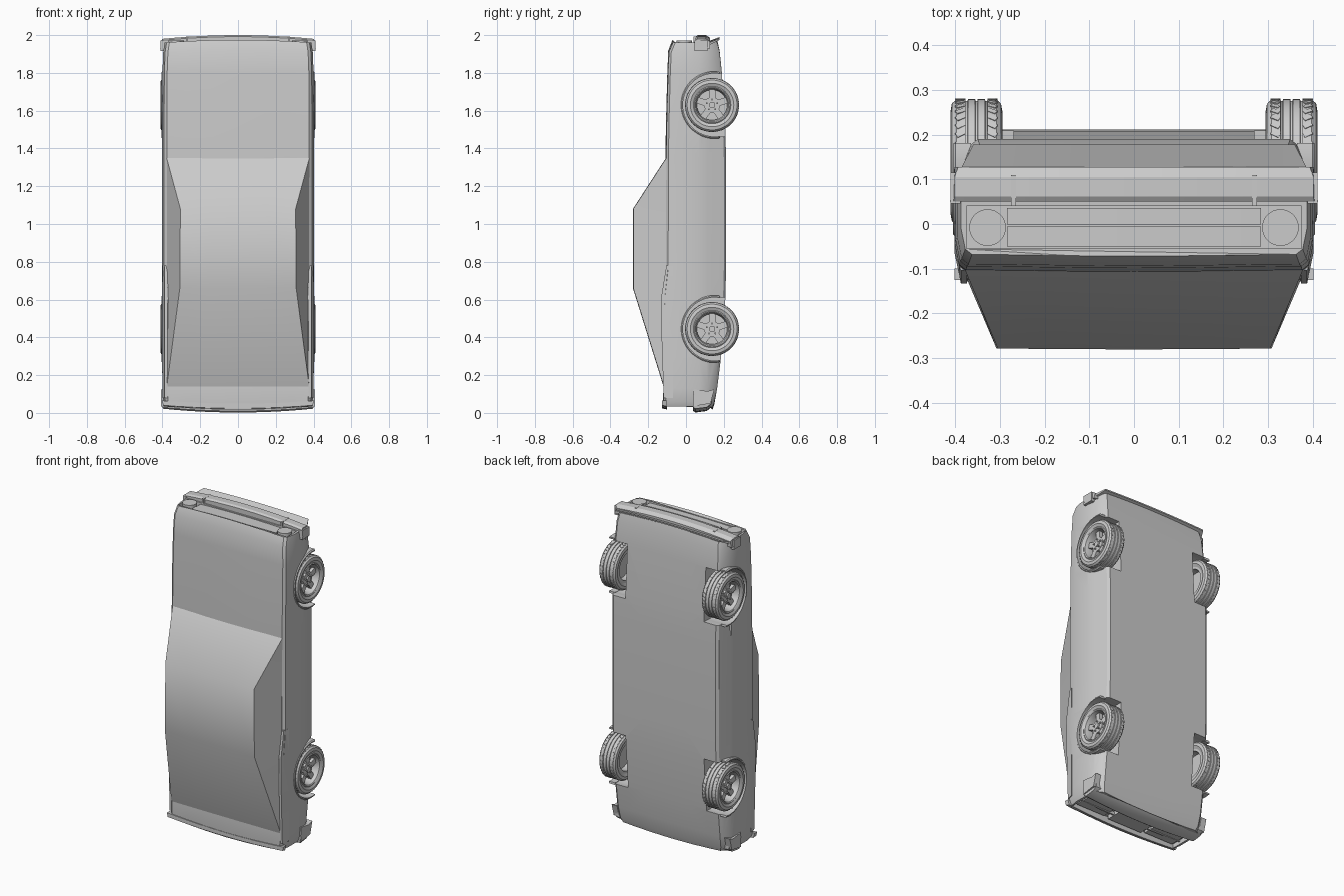
import bpy, bmesh, math
from mathutils import Matrix, Vector

if "Cube" in bpy.data.objects:
    bpy.data.objects.remove(bpy.data.objects["Cube"], do_unlink=True)

grey = bpy.data.materials.new("plain_grey")
grey.use_nodes = True
grey.diffuse_color = (0.6, 0.6, 0.6, 1)
grey.node_tree.nodes["Principled BSDF"].inputs["Base Color"].default_value = (0.6, 0.6, 0.6, 1)


def finish(name, bm, angle=32):
    """Turn a bmesh into a grey object with smooth faces and sharp creases."""
    bmesh.ops.recalc_face_normals(bm, faces=bm.faces)
    me = bpy.data.meshes.new(name)
    bm.to_mesh(me)
    bm.free()
    me.materials.append(grey)
    ob = bpy.data.objects.new(name, me)
    bpy.context.collection.objects.link(ob)
    crease(me, angle)
    return ob


def crease(me, angle=32):
    me.shade_smooth()
    me.set_sharp_from_angle(angle=math.radians(angle))


def add_box(bm, lo, hi, turn=Matrix()):
    lo, hi = Vector(lo), Vector(hi)
    bmesh.ops.create_cube(bm, size=1, matrix=turn @ Matrix.Translation((lo + hi) / 2)
                          @ Matrix.Diagonal((*(hi - lo), 1)))


def box(name, lo, hi):
    bm = bmesh.new()
    add_box(bm, lo, hi)
    return finish(name, bm)


def add_disc(bm, radius, depth, centre, axis="X", sides=32):
    rot = Matrix.Rotation(math.pi / 2, 4, "Y") if axis == "X" else Matrix()
    bmesh.ops.create_cone(bm, cap_ends=True, segments=sides, radius1=radius, radius2=radius,
                          depth=depth, matrix=Matrix.Translation(centre) @ rot)


def add_loft(bm, rings, cap=True):
    """Skin closed rings of equal length."""
    rows = [[bm.verts.new(p) for p in ring] for ring in rings]
    n = len(rows[0])
    for a, b in zip(rows, rows[1:]):
        for i in range(n):
            bm.faces.new((a[i], a[(i + 1) % n], b[(i + 1) % n], b[i]))
    if cap:
        bm.faces.new(rows[0])
        bm.faces.new(rows[-1])


def add_lathe(bm, profile, start=0, end=360, steps=48):
    """Turn a closed (x, radius) profile about the x axis."""
    rings = []
    for k in range(steps + 1):
        a = math.radians(start + (end - start) * k / steps)
        rings.append([(x, -r * math.cos(a), r * math.sin(a)) for x, r in profile])
    full = end - start == 360
    add_loft(bm, rings, cap=not full)
    if full:
        bmesh.ops.remove_doubles(bm, verts=bm.verts, dist=1e-5)


def bowed(x, amount):
    return amount * (1 - (x / 0.4) ** 2)


# Body shell: sections of (z, half width, top y, bottom y, bow of the end)
STATIONS = [(0.035, 0.385, -0.115, 0.14, -0.018), (0.06, 0.395, -0.12, 0.15, -0.014),
            (0.13, 0.4, -0.115, 0.165, 0), (0.29, 0.402, -0.118, 0.185, 0),
            (0.6, 0.402, -0.125, 0.208, 0), (0.76, 0.402, -0.107, 0.212, 0),
            (1.35, 0.402, -0.104, 0.212, 0), (1.5, 0.402, -0.103, 0.208, 0),
            (1.8, 0.4, -0.095, 0.19, 0), (1.91, 0.396, -0.09, 0.178, 0.008),
            (1.96, 0.388, -0.068, 0.165, 0.015)]


def body_ring(z, w, top, bottom, bow):
    half = [(0, top - 0.004), (0.14, top - 0.003), (0.27, top - 0.001), (w - 0.025, top),
            (w - 0.01, top + 0.012), (w, top + 0.06), (w, 0.07),
            (w - 0.01, 0.115), (w - 0.035, bottom - 0.012), (w - 0.05, bottom),
            (0.27, bottom), (0.14, bottom), (0, bottom)]
    pts = half + [(-x, y) for x, y in half[-2:0:-1]]
    return [(x, y, z + bowed(x, bow)) for x, y in pts]


bm = bmesh.new()
add_loft(bm, [body_ring(*s) for s in STATIONS])
body = finish("body_shell", bm)

# Wheel wells and end recesses cut from the body
WHEELS = {"front": 1.63, "rear": 0.444}
cutters = [box("grille_cutter", (-0.375, -0.055, 1.935), (0.375, 0.04, 2.1)),
           box("tail_cutter", (-0.37, -0.1, -0.1), (0.37, 0.03, 0.06))]
for z in WHEELS.values():
    for s in (-1, 1):
        bm = bmesh.new()
        add_disc(bm, 0.168, 0.3, (s * 0.42, 0.15, z), sides=48)
        cutters.append(finish("well_cutter", bm))
        cutters.append(box("well_cutter", (s * 0.42 - 0.15, 0.15, z - 0.166),
                           (s * 0.42 + 0.15, 0.4, z + 0.166)))
for c in cutters:
    c.hide_render = True
    mod = body.modifiers.new("cut", "BOOLEAN")
    mod.operation, mod.object, mod.solver = "DIFFERENCE", c, "EXACT"
bpy.context.view_layer.update()
cut = bpy.data.meshes.new_from_object(body.evaluated_get(bpy.context.evaluated_depsgraph_get()))
body.modifiers.clear()
body.data = cut
crease(cut)
for c in cutters:
    bpy.data.objects.remove(c, do_unlink=True)

# Cabin: sloped windscreen, flat roof and long fastback
bm = bmesh.new()
CABIN = [(1.35, 0.378, -0.104), (1.08, 0.305, -0.279), (0.66, 0.308, -0.279), (0.14, 0.377, -0.117)]
rings = []
for z, x, y in CABIN:
    base = 0.382
    rings.append([(-base, -0.09, z), (-x, y, z), (-x / 2, y - 0.001, z), (0, y - 0.002, z),
                  (x / 2, y - 0.001, z), (x, y, z), (base, -0.09, z)])
add_loft(bm, rings)
finish("cabin", bm, 40)

# Raised rear haunches beside the fastback
for side, s in (("right", -1), ("left", 1)):
    bm = bmesh.new()
    path = [(0.78, -0.104), (0.6, -0.133), (0.36, -0.128), (0.08, -0.118)]
    add_loft(bm, [[(s * 0.368, -0.09, z), (s * 0.374, y, z), (s * 0.388, y, z), (s * 0.4, -0.07, z)]
                  for z, y in path])
    finish(side + "_haunch", bm)


def crossbar(name, section, bow, width, steps=12):
    """Sweep a (y, z, inset) section across the car, bowed outward in the middle."""
    bm = bmesh.new()
    rings = []
    for k in range(steps + 1):
        t = 2 * k / steps - 1
        rings.append([(t * (width - i), y, z + bowed(t * 0.4, bow)) for y, z, i in section])
    add_loft(bm, rings)
    return finish(name, bm)


# Front end
crossbar("front_bumper", [(0.05, 1.93, 0), (0.05, 1.972, 0.008), (0.062, 1.98, 0.01),
                          (0.105, 1.98, 0.01), (0.128, 1.965, 0.018), (0.128, 1.93, 0.01)], 0.02, 0.412)
crossbar("chin_spoiler", [(0.12, 1.945, 0.02), (0.12, 1.96, 0.02), (0.178, 1.982, 0.05),
                          (0.178, 1.974, 0.05)], 0.008, 0.41)
crossbar("grille_upper_bar", [(-0.05, 1.935, 0), (-0.05, 1.958, 0), (-0.006, 1.958, 0),
                              (-0.006, 1.935, 0)], 0.006, 0.285)
crossbar("grille_lower_bar", [(-0.001, 1.935, 0), (-0.001, 1.955, 0), (0.036, 1.955, 0),
                              (0.036, 1.935, 0)], 0.006, 0.285)
# Rear end
crossbar("rear_bumper", [(0.038, 0.1, 0), (0.038, 0.03, 0.008), (0.05, 0.022, 0.012),
                         (0.11, 0.03, 0.012), (0.135, 0.05, 0.02), (0.135, 0.1, 0.01)], -0.02, 0.408)
crossbar("tail_lip", [(-0.126, 0.065, 0), (-0.126, 0.04, 0.006), (-0.1, 0.034, 0.008),
                      (-0.1, 0.065, 0)], -0.016, 0.402)
crossbar("tail_panel_bar", [(-0.04, 0.065, 0), (-0.04, 0.045, 0), (-0.03, 0.045, 0),
                            (-0.03, 0.065, 0)], -0.008, 0.365)
box("tail_plate_panel", (-0.12, -0.085, 0.035), (0.12, 0.02, 0.065))

for side, s in (("right", -1), ("left", 1)):
    bm = bmesh.new()
    add_disc(bm, 0.041, 0.04, (s * 0.328, -0.008, 1.952), "Z")
    finish(side + "_headlight", bm)
    box(side + "_bumper_guard", (s * 0.27 - 0.006, 0.04, 1.95), (s * 0.27 + 0.006, 0.11, 1.992))
    box(side + "_tail_light", (s * 0.25 - 0.1, -0.085, 0.045), (s * 0.25 + 0.1, 0.018, 0.065))
    # Bumper ends that wrap round the flanks
    box(side + "_front_bumper_end", (s * 0.4 - 0.011, 0.046, 1.915), (s * 0.4 + 0.011, 0.115, 1.972))
    bm = bmesh.new()
    add_loft(bm, [[(s * x, 0.04, 0.035), (s * x, 0.13, 0.05), (s * x, 0.15, 0.125),
                   (s * x, 0.115, 0.115), (s * x, 0.04, 0.125)] for x in (0.37, 0.407)])
    finish(side + "_rear_bumper_end", bm)

# Wheel: grooved tyre, dished rim, five spokes and hub; outer side towards +x
bm = bmesh.new()
tyre = [(-0.05, 0.098), (-0.058, 0.115), (-0.055, 0.132), (-0.045, 0.141)]
for x in (-0.022, 0, 0.022):
    tyre += [(x - 0.003, 0.142), (x - 0.002, 0.138), (x + 0.002, 0.138), (x + 0.003, 0.142)]
tyre += [(0.045, 0.141), (0.055, 0.132), (0.058, 0.115), (0.05, 0.098)]
add_lathe(bm, tyre)
rim = bmesh.new()
add_lathe(rim, [(-0.05, 0.1), (0.05, 0.1), (0.054, 0.094), (0.05, 0.088), (0.025, 0.08),
                (-0.05, 0.084)])
add_disc(rim, 0.083, 0.008, (-0.005, 0, 0))
add_disc(rim, 0.042, 0.04, (0.012, 0, 0))
add_disc(rim, 0.017, 0.05, (0.016, 0, 0), sides=16)
for k in range(5):
    turn = Matrix.Rotation(math.tau * k / 5, 4, "X")
    add_box(rim, (0.01, -0.017, 0.03), (0.03, 0.017, 0.086), turn)
    add_disc(rim, 0.005, 0.01, turn @ Vector((0.035, 0, 0.029)), sides=6)
# Slanted tread ribs
for k in range(40):
    turn = Matrix.Rotation(math.tau * k / 40, 4, "X")
    for s in (-1, 1):
        slant = Matrix.Translation((s * 0.036, 0, 0.141)) @ Matrix.Rotation(s * 0.5, 4, "Z")
        add_box(bm, (-0.01, -0.006, -0.004), (0.01, 0.006, 0.002), turn @ slant)
tyre_mesh, rim_mesh = finish("tyre", bm), finish("rim", rim)

for end, z in WHEELS.items():
    for side, s in (("right", -1), ("left", 1)):
        for part in (tyre_mesh, rim_mesh):
            ob = bpy.data.objects.new(f"{end}_{side}_{part.name}", part.data)
            ob.location = (s * 0.353, 0.138, z)
            ob.rotation_euler.z = 0 if s > 0 else math.pi
            bpy.context.collection.objects.link(ob)
        # Wheel arch lip
        bm = bmesh.new()
        add_lathe(bm, [(0.365, 0.166), (0.406, 0.166), (0.406, 0.172), (0.4, 0.178), (0.365, 0.178)],
                  -100, 100, 32)
        arch = finish(f"{end}_{side}_arch_lip", bm)
        arch.location = (0, 0.15, z)
        arch.rotation_euler.y = 0 if s > 0 else math.pi
for part in (tyre_mesh, rim_mesh):
    bpy.data.objects.remove(part, do_unlink=True)
